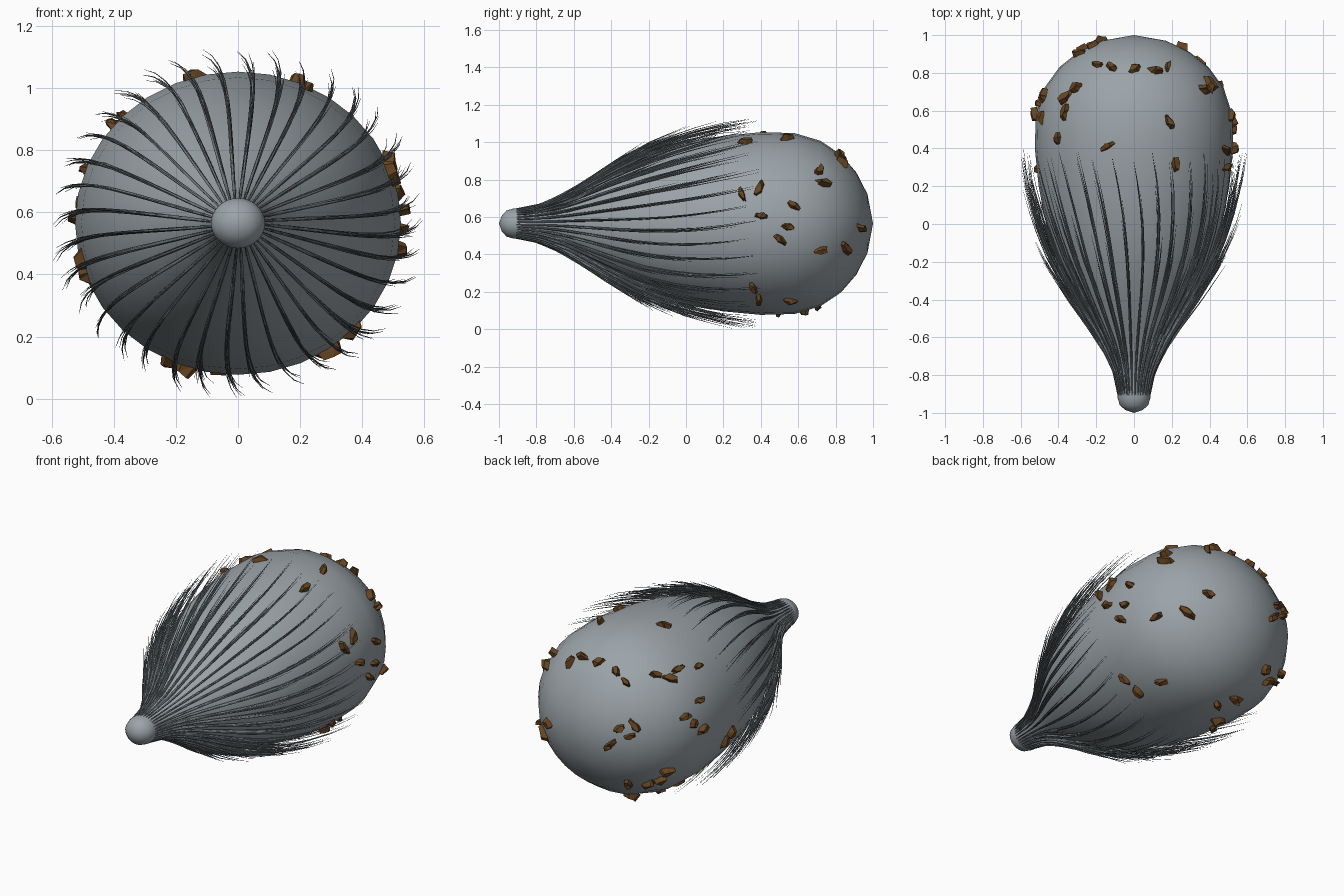
import bpy, bmesh, math, random
from mathutils import Matrix, Vector

random.seed(4)
if bpy.data.objects.get("Cube"):
    bpy.data.objects.remove(bpy.data.objects["Cube"])

CENTRE_Z, FLATTEN = 0.565, 0.93
# Body outline: position along y, radius
PROFILE = [(-1, 0), (-.985, .045), (-.96, .075), (-.92, .087), (-.86, .085), (-.7, .13),
           (-.55, .21), (-.4, .30), (-.2, .40), (0, .465), (.2, .505), (.4, .525),
           (.58, .52), (.72, .475), (.83, .395), (.91, .295), (.97, .17), (1, 0)]


def material(name, colour):
    mat = bpy.data.materials.new(name)
    mat.use_nodes = True
    mat.diffuse_color = (*colour, 1)
    shader = next(n for n in mat.node_tree.nodes if n.type == 'BSDF_PRINCIPLED')
    shader.inputs["Base Color"].default_value = (*colour, 1)
    shader.inputs["Roughness"].default_value = 0.7
    return mat


def add_mesh(name, bm, mat, smooth):
    mesh = bpy.data.meshes.new(name)
    bmesh.ops.recalc_face_normals(bm, faces=bm.faces)
    for face in bm.faces:
        face.smooth = smooth
    bm.to_mesh(mesh)
    bm.free()
    mesh.materials.append(mat)
    obj = bpy.data.objects.new(name, mesh)
    bpy.context.collection.objects.link(obj)
    return obj


def radius(y):
    for (y0, r0), (y1, r1) in zip(PROFILE, PROFILE[1:]):
        if y <= y1:
            return r0 + (r1 - r0) * (y - y0) / (y1 - y0)
    return 0


def surface(y, degrees, lift=0):
    a, r = math.radians(degrees), radius(y) + lift
    return Vector((r * math.cos(a), y, CENTRE_Z + FLATTEN * r * math.sin(a)))


grey = material("slate grey", (.33, .37, .395))
charcoal = material("charcoal bristle", (.18, .205, .22))
brown = material("bark brown", (.135, .06, .016))

# Body: outline spun about the long axis, slightly flattened
bm = bmesh.new()
verts = [bm.verts.new((r, y, 0)) for y, r in PROFILE]
edges = [bm.edges.new(pair) for pair in zip(verts, verts[1:])]
bmesh.ops.spin(bm, geom=verts + edges, cent=(0, 0, 0), axis=(0, 1, 0),
               angle=math.tau, steps=32, use_duplicate=False)
bmesh.ops.remove_doubles(bm, verts=bm.verts, dist=0.0005)
bmesh.ops.transform(bm, verts=bm.verts, matrix=Matrix.Translation((0, 0, CENTRE_Z))
                    @ Matrix.Diagonal((1, 1, FLATTEN, 1)))
add_mesh("body", bm, grey, True)

# Bristles: curling tufts of tapered strands swept back from the nose
curve = bpy.data.curves.new("bristles", 'CURVE')
curve.dimensions = '3D'
curve.bevel_depth = 0.0045
curve.bevel_resolution = 0
curve.use_fill_caps = True
curve.materials.append(charcoal)


def strand(angle, start, end, lift, fan, thick):
    steps = 9
    spline = curve.splines.new('POLY')
    spline.points.add(steps)
    for i, point in enumerate(spline.points):
        s = i / steps
        y = start + (end - start) * s
        t = (y + .93) / 1.3
        curl = 4.5 * t ** 4 - 3 * math.sin(math.pi * t)
        rise = min(.006, .04 * s - .006) + lift * s ** 1.3
        point.co = (*surface(y, angle + curl + fan * s, rise), 1)
        point.radius = thick * min(1, .5 + 2 * s) * (1 - s ** 2) + .1


TUFTS = 36
for n in range(TUFTS):
    angle = 7 + n * 360 / TUFTS + random.uniform(-1, 1)
    reach = random.uniform(.32, .4)
    strand(angle, -.92, reach, .07, 0, 1.4)
    for k in range(12):
        u = k / 11
        strand(angle + random.uniform(-.5, .5), -.92 + .3 * u * random.random(),
               reach - .6 * u, random.uniform(.03, .09),
               random.uniform(-.7, .7), random.uniform(.8, 1.2))

bristles = bpy.data.objects.new("bristles", curve)
bpy.context.collection.objects.link(bristles)

# Bark chips: position along y, angle around the body
CHIPS = [(.94, 160), (.9, 160), (.92, 172), (.97, 190), (.84, 120), (.83, 107), (.82, 90),
         (.81, 73), (.83, 63), (.71, 39), (.74, 30), (.54, 69), (.32, 65), (.41, 106),
         (.46, 140), (.6, 135), (.67, 137), (.72, 130), (.68, 165), (.64, 172), (.58, 178),
         (.57, 159), (.3, 195), (.34, 199), (.75, 208), (.75, 218), (.78, 228), (.85, 235),
         (.3, 19), (.39, 22), (.4, 5), (.57, 12), (.55, -2), (.5, -10),
         (.72, -19), (.85, -22), (.93, -6), (.36, -45), (.39, -56), (.55, -58), (.63, -97),
         (.7, -105), (.4, -115), (.5, -110)]
bm = bmesh.new()
for y, angle in CHIPS:
    here = surface(y, angle)
    along = surface(y + .02, angle) - surface(y - .02, angle)
    around = surface(y, angle + 2) - surface(y, angle - 2)
    normal = along.cross(around).normalized()
    if normal.dot(here - Vector((0, .3, CENTRE_Z))) < 0:
        normal.negate()
    size = (random.uniform(.065, .11), random.uniform(.035, .05), random.uniform(.03, .05))
    turn = normal.to_track_quat('Z', 'Y').to_matrix().to_4x4()
    place = (Matrix.Translation(here + normal * .005) @ turn
             @ Matrix.Rotation(random.uniform(0, math.pi), 4, 'Z')
             @ Matrix.Rotation(random.uniform(-.4, .4), 4, 'Y')
             @ Matrix.Diagonal((*size, 1)))
    chip = bmesh.ops.create_cone(bm, cap_ends=True, segments=6, radius1=.52,
                                 radius2=.34, depth=1)["verts"]
    for v in chip:
        v.co += Vector([random.uniform(-.12, .12) for _ in range(3)])
    bmesh.ops.transform(bm, verts=chip, matrix=place)
bmesh.ops.triangulate(bm, faces=bm.faces)
add_mesh("bark_chips", bm, brown, False)
